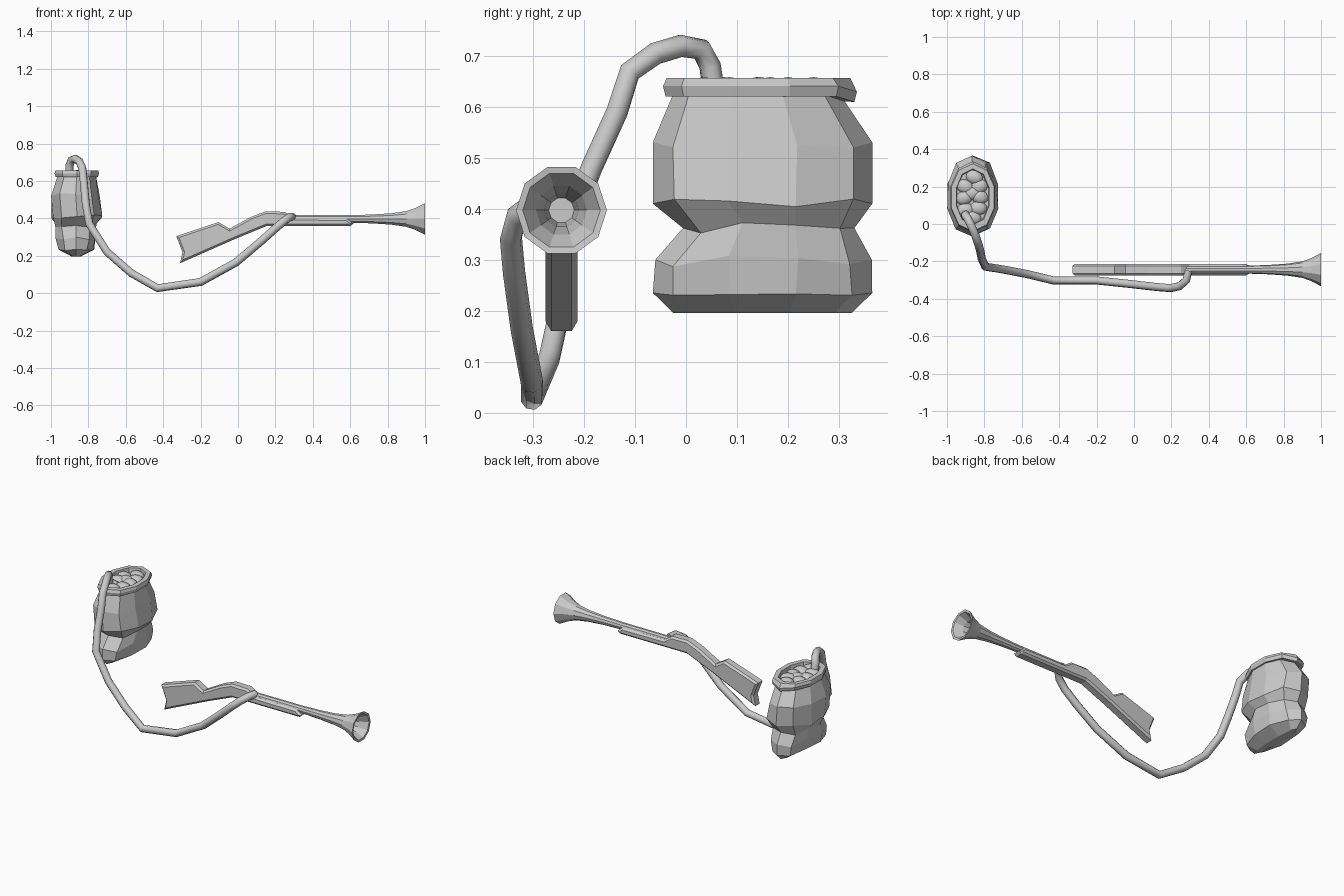
import bpy, bmesh, math, random
from mathutils import Vector

if "Cube" in bpy.data.objects:
    bpy.data.objects.remove(bpy.data.objects["Cube"])

random.seed(4)
GUN_Y, BORE_Z = -0.244, 0.397


def finish(bm, name):
    bmesh.ops.recalc_face_normals(bm, faces=bm.faces)
    mesh = bpy.data.meshes.new(name)
    bm.to_mesh(mesh)
    bm.free()
    obj = bpy.data.objects.new(name, mesh)
    bpy.context.collection.objects.link(obj)
    return obj


def loft(rings, name):
    """Skin equal-sized rings of points and cap both ends."""
    bm = bmesh.new()
    loops = [[bm.verts.new(p) for p in ring] for ring in rings]
    n = len(loops[0])
    for a, b in zip(loops, loops[1:]):
        for i in range(n):
            j = (i + 1) % n
            bm.faces.new((a[i], a[j], b[j], b[i]))
    bm.faces.new(loops[0])
    bm.faces.new(loops[-1])
    return finish(bm, name)


def oval(z, cx, rx, cy, ry, jitter=0.0, n=10):
    ring = []
    for i in range(n):
        a = 2 * math.pi * i / n + math.pi / 2
        c, s = math.cos(a), math.sin(a)
        # slightly boxy oval
        c = math.copysign(abs(c) ** 0.9, c)
        k = 0 if i in (0, n // 2) else jitter
        ring.append(Vector((cx + rx * c * (1 + random.uniform(-k, k) * 2),
                            cy + ry * s * (1 + random.uniform(-k, k)),
                            z + random.uniform(-k, k) * 0.35)))
    return ring


# Lumpy sack with a pinched waist and a ridge-like bottom
sack = [
    oval(0.196, -0.865, 0.025, 0.150, 0.175),
    oval(0.235, -0.865, 0.095, 0.150, 0.215, 0.03),
    oval(0.300, -0.867, 0.112, 0.152, 0.212, 0.04),
    oval(0.362, -0.867, 0.116, 0.162, 0.168, 0.03),
    oval(0.410, -0.860, 0.138, 0.150, 0.215, 0.03),
    oval(0.530, -0.868, 0.130, 0.150, 0.215, 0.03),
    oval(0.625, -0.862, 0.108, 0.138, 0.163),
]
loft(sack, "sack")

# Folded rim, open in the middle
rim = [
    oval(0.622, -0.862, 0.095, 0.145, 0.160),
    oval(0.620, -0.862, 0.118, 0.145, 0.185),
    oval(0.640, -0.862, 0.124, 0.145, 0.190),
    oval(0.656, -0.862, 0.120, 0.142, 0.180),
    oval(0.656, -0.862, 0.092, 0.145, 0.150),
    oval(0.628, -0.862, 0.088, 0.145, 0.145),
]
for ring in rim[:3]:
    ring[0].z -= 0.011
loft(rim, "sack_rim")

# Pebbles filling the sack
pebbles = [(-0.853, 0.250), (-0.903, 0.200), (-0.827, 0.200), (-0.907, 0.140),
           (-0.825, 0.145), (-0.902, 0.075), (-0.832, 0.085), (-0.866, 0.165),
           (-0.862, 0.035)]
for k, (x, y) in enumerate(pebbles):
    bpy.ops.mesh.primitive_uv_sphere_add(segments=10, ring_count=6, radius=1,
                                         location=(x, y, 0.632),
                                         rotation=(0, 0, random.uniform(-0.5, 0.5)))
    obj = bpy.context.object
    obj.name = f"pebble_{k + 1}"
    obj.scale = (0.047, 0.038, 0.026)
    bpy.ops.object.shade_smooth()

# Gun stock: side profile extruded across y with chamfered outline
profile = [(-0.33, 0.305), (-0.105, 0.380), (-0.045, 0.345), (0.07, 0.408),
           (0.145, 0.437), (0.25, 0.435), (0.30, 0.402), (0.58, 0.400),
           (0.617, 0.372), (0.60, 0.358), (0.15, 0.358), (-0.02, 0.288),
           (-0.31, 0.160), (-0.297, 0.220)]
bm = bmesh.new()
half = 0.031
face = bm.faces.new([bm.verts.new((x, GUN_Y - half, z)) for x, z in profile])
new = bmesh.ops.extrude_face_region(bm, geom=[face])["geom"]
bmesh.ops.translate(bm, vec=(0, 2 * half, 0),
                    verts=[v for v in new if isinstance(v, bmesh.types.BMVert)])
outline = [e for e in bm.edges
           if abs(e.verts[0].co.y - e.verts[1].co.y) < 1e-5]
bmesh.ops.bevel(bm, geom=outline, offset=0.011, segments=1, affect='EDGES')
finish(bm, "gun_stock")

# Barrel: ten-sided flared tube with a hollow bell
barrel = [(0.20, 0.021), (0.60, 0.021), (0.72, 0.025), (0.82, 0.032),
          (0.90, 0.044), (0.95, 0.062), (1.00, 0.089),
          (0.998, 0.076), (0.95, 0.050), (0.88, 0.034), (0.80, 0.025)]
loft([[Vector((x, GUN_Y + r * math.cos(a), BORE_Z + r * math.sin(a)))
       for a in (2 * math.pi * (i + 0.5) / 10 + math.pi / 10 for i in range(10))]
      for x, r in barrel], "gun_barrel")

# Feed hose hanging from the sack to the gun
path = [(-0.900, 0.055, 0.630), (-0.902, 0.047, 0.680), (-0.890, 0.030, 0.712),
        (-0.870, -0.010, 0.719), (-0.848, -0.060, 0.704), (-0.832, -0.110, 0.668),
        (-0.824, -0.135, 0.590), (-0.814, -0.185, 0.480), (-0.795, -0.228, 0.370),
        (-0.700, -0.243, 0.220), (-0.570, -0.268, 0.107), (-0.430, -0.302, 0.027),
        (-0.200, -0.302, 0.060), (-0.010, -0.322, 0.165), (0.120, -0.337, 0.275),
        (0.195, -0.343, 0.342), (0.245, -0.332, 0.385), (0.280, -0.300, 0.410),
        (0.290, -0.250, 0.408)]
curve = bpy.data.curves.new("feed_hose", 'CURVE')
curve.dimensions = '3D'
curve.bevel_depth = 0.022
curve.bevel_resolution = 2
curve.use_fill_caps = True
spline = curve.splines.new('POLY')
spline.points.add(len(path) - 1)
for p, co in zip(spline.points, path):
    p.co = (*co, 1)
hose = bpy.data.objects.new("feed_hose", curve)
bpy.context.collection.objects.link(hose)
bpy.ops.object.select_all(action='DESELECT')
hose.select_set(True)
bpy.context.view_layer.objects.active = hose
bpy.ops.object.convert(target='MESH')
bpy.ops.object.shade_smooth_by_angle(angle=math.radians(50))
